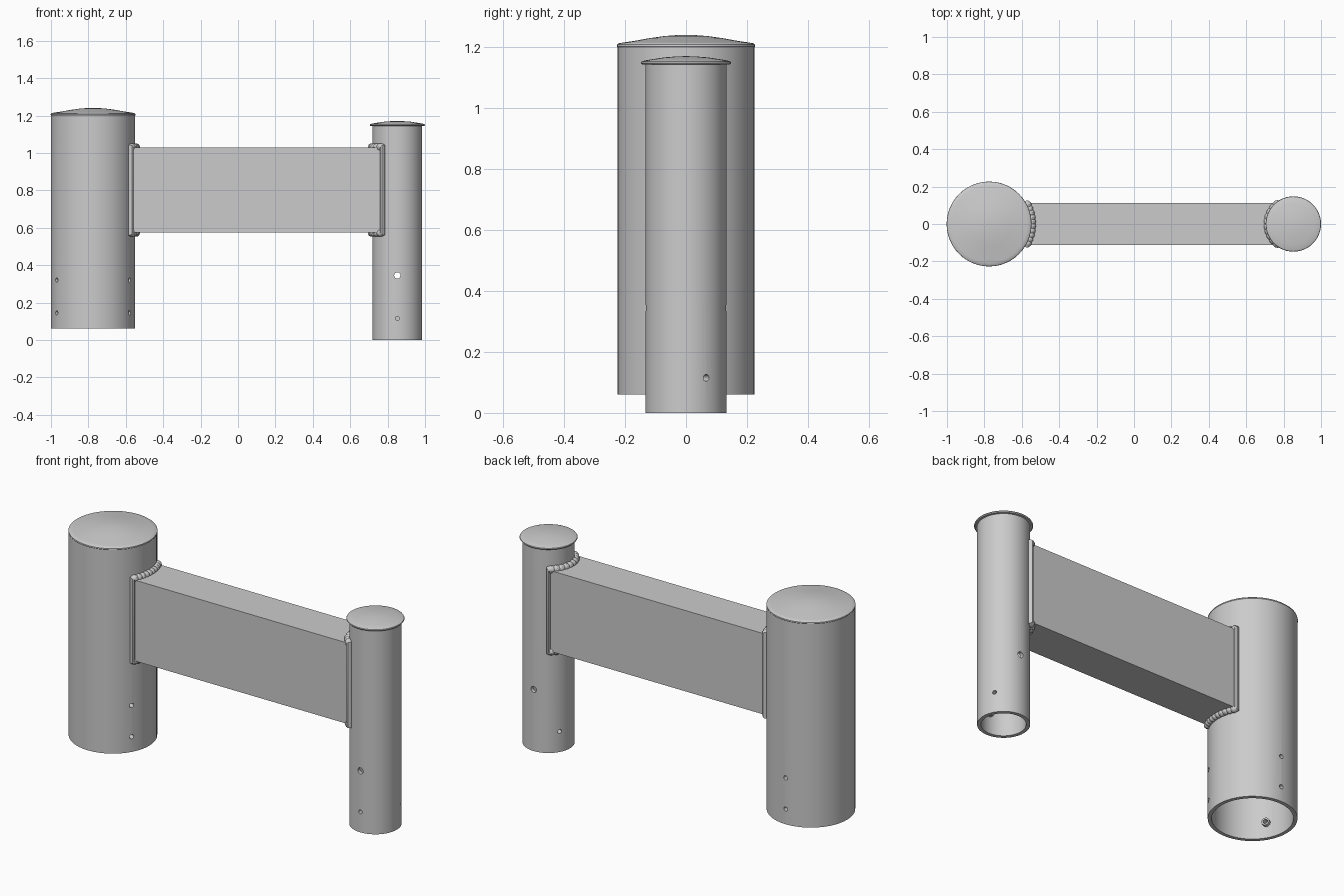
import bpy, bmesh
from math import pi, sin, cos, asin, radians
from mathutils import Matrix

if "Cube" in bpy.data.objects:
    bpy.data.objects.remove(bpy.data.objects["Cube"])

BIG_X, BIG_R = -0.775, 0.225
SMALL_X, SMALL_R = 0.852, 0.133
BEAM_Y, BEAM_Z0, BEAM_Z1 = 0.113, 0.575, 1.028
SIDES = 48


def finish(name, bm, smooth=True):
    bmesh.ops.recalc_face_normals(bm, faces=bm.faces)
    me = bpy.data.meshes.new(name)
    bm.to_mesh(me)
    bm.free()
    ob = bpy.data.objects.new(name, me)
    bpy.context.collection.objects.link(ob)
    if smooth:
        shade(ob)
    return ob


def select(ob):
    bpy.ops.object.select_all(action='DESELECT')
    ob.select_set(True)
    bpy.context.view_layer.objects.active = ob


def shade(ob):
    select(ob)
    bpy.ops.object.shade_smooth_by_angle(angle=radians(35))


def spin_into(bm, prof, matrix, closed, steps):
    """Lathe an (r, z) profile around local z."""
    vs = [bm.verts.new((r, 0, z)) for r, z in prof]
    es = [bm.edges.new(p) for p in zip(vs, vs[1:])]
    if closed:
        es.append(bm.edges.new((vs[-1], vs[0])))
    old = set(bm.verts) - set(vs)
    bmesh.ops.spin(bm, geom=vs + es, cent=(0, 0, 0), axis=(0, 0, 1),
                   angle=2 * pi, steps=steps)
    new = [v for v in bm.verts if v not in old]
    bmesh.ops.remove_doubles(bm, verts=new, dist=1e-5)
    new = [v for v in bm.verts if v not in old]
    bmesh.ops.transform(bm, matrix=matrix, verts=new)


def lathe(name, prof, cx, closed=False):
    bm = bmesh.new()
    spin_into(bm, prof, Matrix.Translation((cx, 0, 0)), closed, SIDES)
    return finish(name, bm)


def radial(cx, z, deg):
    """Frame whose local z points outward from a post's axis."""
    return (Matrix.Translation((cx, 0, z)) @ Matrix.Rotation(radians(deg), 4, 'Z')
            @ Matrix.Rotation(pi / 2, 4, 'Y'))


def post(name, cx, r, z0, z1, holes):
    """Hollow tube with radial holes given as (angle, z, radius)."""
    ob = lathe(name, [(r, z0), (r, z1), (r - 0.02, z1), (r - 0.02, z0)], cx, True)
    bm = bmesh.new()
    for deg, z, hr in holes:
        m = radial(cx, z, deg) @ Matrix.Translation((0, 0, r))
        bmesh.ops.create_cone(bm, cap_ends=True, segments=16, radius1=hr,
                              radius2=hr, depth=0.1, matrix=m)
    cutter = finish(name + "_cutter", bm, False)
    cutter.hide_render = True
    mod = ob.modifiers.new("holes", 'BOOLEAN')
    mod.operation, mod.solver, mod.object = 'DIFFERENCE', 'EXACT', cutter
    select(ob)
    bpy.ops.object.modifier_apply(modifier=mod.name)
    bpy.data.objects.remove(cutter)
    shade(ob)


def bushes(name, cx, r, holes):
    """Threaded sleeves on the inside wall behind the bolt holes."""
    bm = bmesh.new()
    for deg, z, hr in holes:
        spin_into(bm, [(hr, r - 0.04), (0.021, r - 0.04), (0.021, r - 0.019),
                       (hr, r - 0.019)], radial(cx, z, deg), True, 16)
    finish(name, bm)


def arc(cx, r, side, n):
    """Points on a post wall across the beam width; side is +1 or -1 in x."""
    a = asin(BEAM_Y / r)
    angs = [-a + 2 * a * i / n for i in range(n + 1)]
    return [(cx + side * r * cos(t), r * sin(t)) for t in angs]


def weld(name, cx, r, side):
    """Bead around the beam end, rippled along the top and bottom arcs."""
    pts = arc(cx, r + 0.005, side, 60)
    ripple = [0.95 + 0.2 * abs(sin(pi * i / 6)) for i in range(61)]
    path = [(x, y, BEAM_Z1 + 0.003, k) for (x, y), k in zip(pts, ripple)]
    path += [(x, y, BEAM_Z0 - 0.003, k) for (x, y), k in zip(pts[::-1], ripple)]
    cu = bpy.data.curves.new(name, 'CURVE')
    cu.dimensions = '3D'
    cu.bevel_depth, cu.bevel_resolution = 0.018, 3
    sp = cu.splines.new('POLY')
    sp.points.add(len(path) - 1)
    for p, (x, y, z, k) in zip(sp.points, path):
        p.co, p.radius = (x, y, z, 1), k
    sp.use_cyclic_u = True
    ob = bpy.data.objects.new(name, cu)
    bpy.context.collection.objects.link(ob)
    select(ob)
    bpy.ops.object.convert(target='MESH')
    shade(bpy.context.object)


# Posts, bolt holes and inner sleeves
big_holes = [(a, z, 0.012) for a in (-30, 90, 210) for z in (0.145, 0.32)]
small_bolts = [(a, 0.115, 0.011) for a in (-90, 30, 150)]
cable_holes = [(a, 0.345, 0.017) for a in (-90, 90)]
post("large_post", BIG_X, BIG_R, 0.06, 1.205, big_holes)
post("small_post", SMALL_X, SMALL_R, 0.0, 1.145, small_bolts + cable_holes)
bushes("large_post_sleeves", BIG_X, BIG_R, big_holes)
bushes("small_post_sleeves", SMALL_X, SMALL_R, small_bolts)

# Domed caps
lathe("large_cap", [(0, 1.2), (0.225, 1.2), (0.227, 1.203), (0.226, 1.209),
                    (0.221, 1.213), (0.205, 1.216), (0.17, 1.221), (0.12, 1.230),
                    (0.07, 1.237), (0.03, 1.24), (0, 1.241)], BIG_X)
lathe("small_cap", [(0, 1.143), (0.138, 1.143), (0.144, 1.144), (0.148, 1.149),
                    (0.146, 1.153), (0.135, 1.157), (0.11, 1.161), (0.07, 1.167),
                    (0.03, 1.170), (0, 1.171)], SMALL_X)

# Cross beam, its ends coped to fit the posts
bm = bmesh.new()
outline = (arc(BIG_X, BIG_R - 0.004, 1, 12)
           + arc(SMALL_X, SMALL_R - 0.004, -1, 12)[::-1])
face = bm.faces.new([bm.verts.new((x, y, BEAM_Z0)) for x, y in outline])
ext = bmesh.ops.extrude_face_region(bm, geom=[face])
top = [g for g in ext["geom"] if isinstance(g, bmesh.types.BMVert)]
bmesh.ops.translate(bm, vec=(0, 0, BEAM_Z1 - BEAM_Z0), verts=top)
if not face.is_valid or len(bm.faces) < len(outline) + 2:
    bmesh.ops.holes_fill(bm, edges=[e for e in bm.edges if e.is_boundary], sides=0)
finish("cross_beam", bm, False)

# Weld beads
weld("large_post_weld", BIG_X, BIG_R, 1)
weld("small_post_weld", SMALL_X, SMALL_R, -1)
